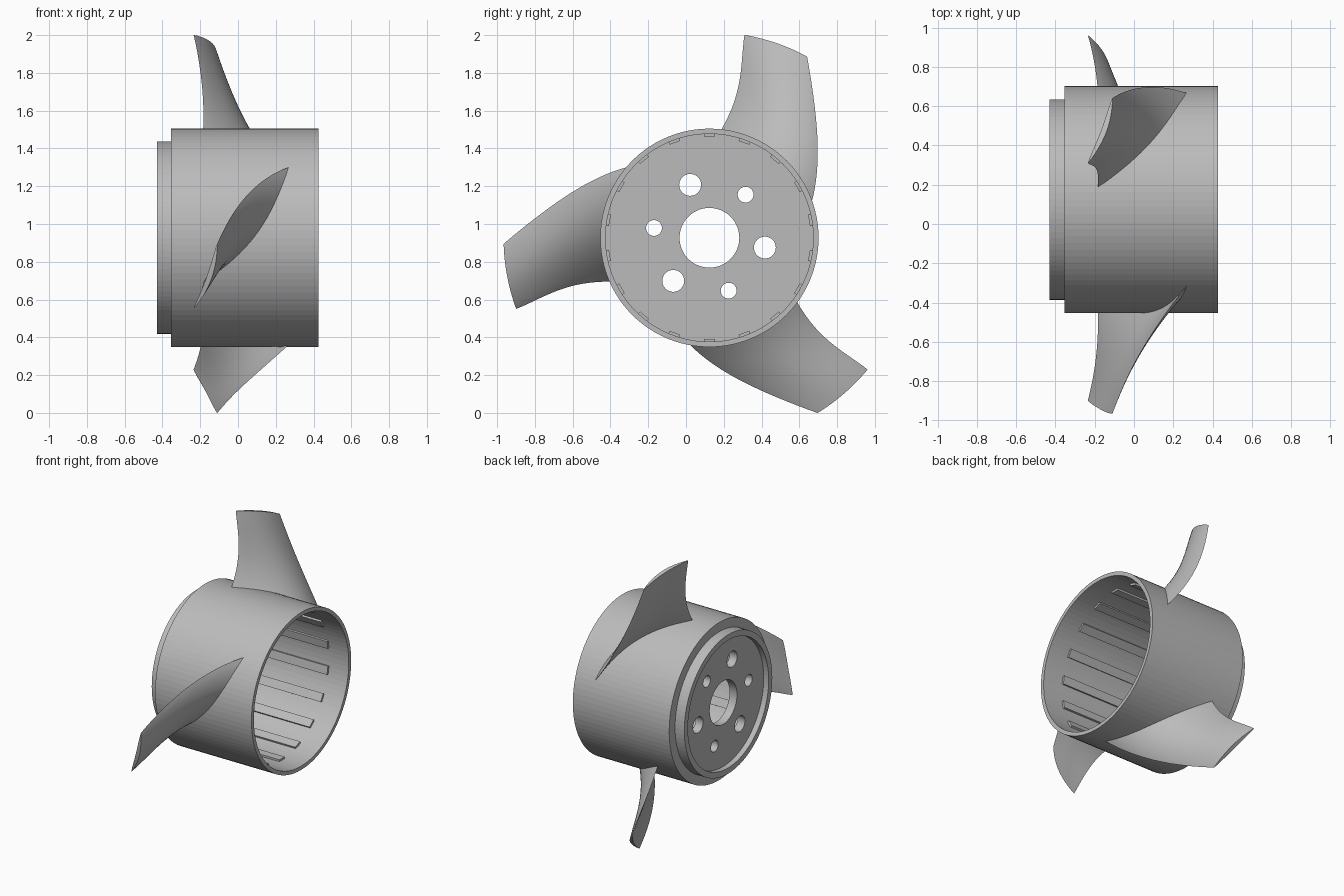
import bpy, bmesh, math
from mathutils import Vector, Matrix

if "Cube" in bpy.data.objects:
    bpy.data.objects.remove(bpy.data.objects["Cube"])

CENTRE = Vector((0, 0.124, 0.927))   # the hub axis runs along x through here
SEGMENTS = 96

grey = bpy.data.materials.new("plain grey")
grey.use_nodes = True
grey.diffuse_color = (0.5, 0.5, 0.5, 1)
grey.node_tree.nodes["Principled BSDF"].inputs["Base Color"].default_value = (0.5, 0.5, 0.5, 1)


def polar(x, r, a):
    """Point at distance x along the axis, radius r, angle a from +y to +z."""
    return Vector((x, r * math.cos(a), r * math.sin(a)))


def finish(name, bm):
    bmesh.ops.recalc_face_normals(bm, faces=bm.faces)
    mesh = bpy.data.meshes.new(name)
    bm.to_mesh(mesh)
    bm.free()
    mesh.materials.append(grey)
    obj = bpy.data.objects.new(name, mesh)
    obj.location = CENTRE
    bpy.context.collection.objects.link(obj)
    return obj


def interpolate(keys, r):
    """Smooth curve through four evenly spaced values, for r in 0..1."""
    total = 0
    for i, value in enumerate(keys):
        weight = 1
        for j in range(len(keys)):
            if j != i:
                weight *= (r * 3 - j) / (i - j)
        total += value * weight
    return total


# Hub: cup with a stepped neck, recessed end plate and centre bore
profile = [(0.427, 0.578), (-0.355, 0.578), (-0.355, 0.51), (-0.43, 0.51),
           (-0.43, 0.468), (-0.39, 0.468), (-0.39, 0.158), (-0.33, 0.158),
           (-0.33, 0.55), (0.427, 0.55)]
bm = bmesh.new()
rings = [[bm.verts.new(polar(x, r, 2 * math.pi * i / SEGMENTS)) for x, r in profile]
         for i in range(SEGMENTS)]
for i in range(SEGMENTS):
    a, b = rings[i], rings[(i + 1) % SEGMENTS]
    for j in range(len(profile)):
        k = (j + 1) % len(profile)
        bm.faces.new((a[j], a[k], b[k], b[j]))
hub = finish("hub", bm)

# Bolt holes: alternating large and small around the end plate
bm = bmesh.new()
for i in range(6):
    radius = 0.058 if i % 2 else 0.042
    place = Matrix.Translation(polar(-0.36, 0.298, math.radians(50 + 60 * i)))
    bmesh.ops.create_cone(bm, cap_ends=True, segments=32, radius1=radius, radius2=radius,
                          depth=0.2, matrix=place @ Matrix.Rotation(math.pi / 2, 4, "Y"))
cutter = finish("hole_cutter", bm)
cutter.hide_render = True
cut = hub.modifiers.new("holes", "BOOLEAN")
cut.object = cutter
cut.operation = "DIFFERENCE"
cut.solver = "EXACT"
bpy.context.view_layer.objects.active = hub
bpy.ops.object.modifier_apply(modifier="holes")
bpy.data.objects.remove(cutter)

# Inner ribs: shallow bars along the inside wall
bm = bmesh.new()
for i in range(18):
    turn = Matrix.Rotation(math.radians(20 * i + 10), 4, "X")
    shift = Matrix.Translation((-0.035, 0.545, 0))
    bmesh.ops.create_cube(bm, size=1, matrix=turn @ shift @ Matrix.Diagonal((0.61, 0.02, 0.06, 1)))
finish("inner_ribs", bm)

# Blades: lens-shaped sections lofted from root to tip between two edge curves
ROOT, TIP = 0.565, 1.09
SPAN, CHORD = 20, 20
edge_a = ([84.2, 79.6, 79.4, 80.2], [-0.185, -0.185, -0.202, -0.235])
edge_b = ([18, 39.2, 52.8, 61.7], [0.285, 0.085, -0.035, -0.11])


def blade_section(t):
    r = ROOT + (TIP - ROOT) * t
    ang_a, ang_b = (math.radians(interpolate(e[0], t)) for e in (edge_a, edge_b))
    x_a, x_b = (interpolate(e[1], t) for e in (edge_a, edge_b))
    chord = Vector((x_b - x_a, r * (ang_b - ang_a)))
    normal = Vector((-chord.y, chord.x)).normalized()
    camber = 0.06 - 0.04 * t
    half = 0.024 - 0.01 * t
    points = []
    for k in range(2 * CHORD):
        u = k / CHORD if k <= CHORD else 2 - k / CHORD
        side = 1 if k <= CHORD else -1
        bow = math.sin(math.pi * u)
        off = normal * (camber * bow + side * half * max(bow, 0) ** 0.7)
        p = Vector((x_a, r * ang_a)) + chord * u + off
        points.append(polar(p.x, r, p.y / r))
    return points


for n, name in enumerate(("upper_blade", "front_blade", "lower_blade")):
    bm = bmesh.new()
    sections = [[bm.verts.new(p) for p in blade_section(s / SPAN)] for s in range(SPAN + 1)]
    for low, high in zip(sections, sections[1:]):
        for k in range(2 * CHORD):
            m = (k + 1) % (2 * CHORD)
            bm.faces.new((low[k], low[m], high[m], high[k]))
    # Caps as strips between the two sides of the lens
    for cap in (sections[0], sections[-1]):
        for k in range(CHORD):
            corners = [cap[k], cap[k + 1], cap[-k - 1], cap[-k % (2 * CHORD)]]
            bm.faces.new(list(dict.fromkeys(corners)))
    bmesh.ops.rotate(bm, verts=bm.verts, matrix=Matrix.Rotation(math.radians(120 * n), 3, "X"))
    blade = finish(name, bm)
    bpy.ops.object.select_all(action="DESELECT")
    blade.select_set(True)
    bpy.context.view_layer.objects.active = blade
    bpy.ops.object.shade_smooth_by_angle(angle=math.radians(30))
